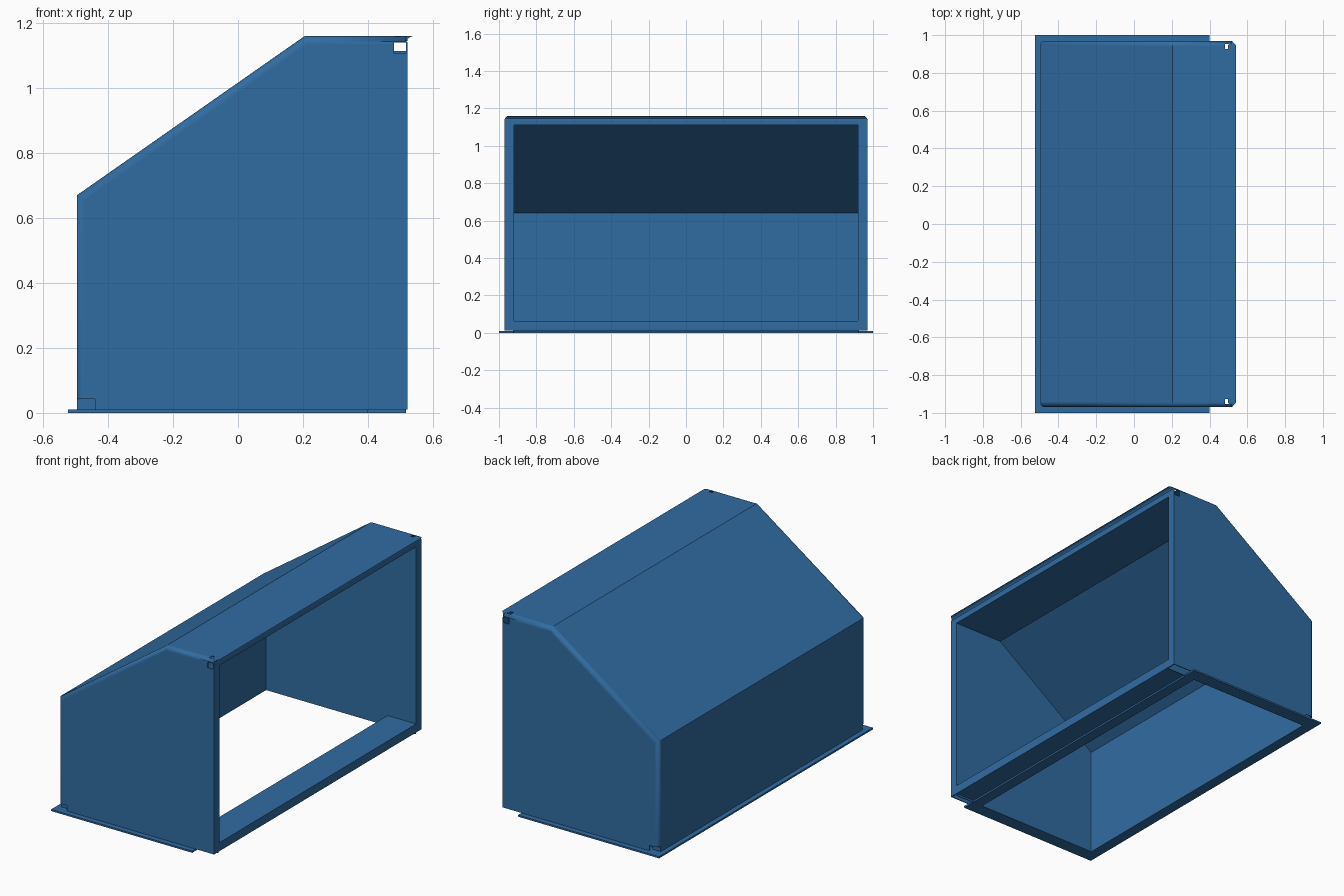
import bpy, bmesh
from mathutils import Vector

if "Cube" in bpy.data.objects:
    bpy.data.objects.remove(bpy.data.objects["Cube"])

T = 0.005                       # sheet thickness
BASE = 0.011                    # top of the floor flange
XB, XF = -0.496, 0.522          # back and front of the body
Y, YI = 0.97, 0.92              # outer skin and liner half widths
TOP = 1.16

blue = bpy.data.materials.new("painted_sheet")
blue.diffuse_color = (0.03, 0.15, 0.36, 1)
blue.use_nodes = True
blue.node_tree.nodes["Principled BSDF"].inputs["Base Color"].default_value = blue.diffuse_color


def add_object(name, bm, recalc=True):
    if recalc:
        bmesh.ops.recalc_face_normals(bm, faces=bm.faces)
    mesh = bpy.data.meshes.new(name)
    bm.to_mesh(mesh)
    bm.free()
    ob = bpy.data.objects.new(name, mesh)
    bpy.context.collection.objects.link(ob)
    mesh.materials.append(blue)
    return ob


def box(name, lo, hi):
    bm = bmesh.new()
    bmesh.ops.create_cube(bm, size=1)
    lo, hi = Vector(lo), Vector(hi)
    for v in bm.verts:
        v.co = (lo + hi) / 2 + v.co * (hi - lo)
    return add_object(name, bm)


def ring(name, outer, inner, place, depth, round_top=0):
    """Flat rectangular ring; rectangles are (u0, u1, v0, v1)."""
    bm = bmesh.new()
    loops = []
    for u0, u1, v0, v1 in (outer, inner):
        loops.append([bm.verts.new(place(u, v)) for u, v in
                      ((u0, v0), (u1, v0), (u1, v1), (u0, v1))])
    for i in range(4):
        j = (i + 1) % 4
        bm.faces.new((loops[0][i], loops[0][j], loops[1][j], loops[1][i]))
    ext = bmesh.ops.extrude_face_region(bm, geom=list(bm.faces))
    bmesh.ops.translate(bm, vec=depth,
                        verts=[g for g in ext["geom"] if isinstance(g, bmesh.types.BMVert)])
    if round_top:
        # round the two upper outer corners across the sheet thickness
        tops = [e for e in bm.edges
                if all(abs(abs(v.co.y) - outer[1]) < 1e-5 and abs(v.co.z - outer[3]) < 1e-5
                       for v in e.verts)]
        bmesh.ops.bevel(bm, geom=tops, offset=round_top, segments=5,
                        affect='EDGES', profile=0.5)
    return add_object(name, bm)


def skin(name, profile, half, bend, offset):
    """Sheet folded along an xz profile, open at the front and bottom."""
    bm = bmesh.new()
    near, far = ([bm.verts.new((x, y, z)) for x, z in profile] for y in (-half, half))
    bm.faces.new(near)
    bm.faces.new(far)
    for i in range(5):
        j = (i + 1) % 5
        bm.faces.new((near[i], near[j], far[j], far[i]))
    bmesh.ops.recalc_face_normals(bm, faces=bm.faces)
    if bend:
        edges = [bm.edges.get((s[i], s[i + 1])) for s in (near, far) for i in range(3)]
        bmesh.ops.bevel(bm, geom=edges, offset=bend, segments=5, affect='EDGES', profile=0.5)
    x1, z0 = profile[-1]
    gone = [f for f in bm.faces
            if all(abs(v.co.x - x1) < 1e-4 for v in f.verts)
            or all(abs(v.co.z - z0) < 1e-4 for v in f.verts)]
    bmesh.ops.delete(bm, geom=gone, context='FACES')
    bm.normal_update()
    # only the rounded bends are smooth
    for f in bm.faces:
        f.smooth = 0.05 < abs(f.normal.y) < 0.98
    ob = add_object(name, bm, recalc=False)
    solid = ob.modifiers.new("thickness", 'SOLIDIFY')
    solid.thickness = T
    solid.offset = offset
    return ob


# Outer hood skin and the inner liner
end = XF - T
hood = skin("hood_skin", [(XB, BASE), (XB, 0.67), (0.205, TOP), (end, TOP), (end, BASE)],
            Y, 0.024, -1)
skin("inner_liner", [(-0.46, 0), (-0.46, 0.64), (0.205, 1.11), (end, 1.11), (end, 0)],
     YI, 0, 1)


def notch(name, s, lo, hi):
    """Cut a relief slot in the hood on side s (-1 or 1)."""
    ys = sorted((s * lo[1], s * hi[1]))
    cutter = box(name, (lo[0], ys[0], lo[2]), (hi[0], ys[1], hi[2]))
    cutter.hide_render = True
    cutter.hide_viewport = True
    cut = hood.modifiers.new("notch", 'BOOLEAN')
    cut.operation = 'DIFFERENCE'
    cut.solver = 'EXACT'
    cut.object = cutter


for s in (-1, 1):
    # slots either side of the top bend, and the rear bottom corner
    notch("side_slot_cutter", s, (0.481, 0.955, 1.106), (0.54, 1.0, 1.141))
    notch("roof_slot_cutter", s, (0.481, 0.926, 1.13), (0.54, 0.954, 1.2))
    notch("rear_corner_cutter", s, (-0.52, 0.945, 0.0), (-0.44, 1.0, 0.043))
    # tab behind the rear corner notch
    yt = sorted((s * 0.935, s * 0.944))
    box("rear_corner_tab", (XB + T, yt[0], BASE), (-0.44, yt[1], 0.043))

# Front return frame around the opening
ring("front_frame", (-Y, Y, BASE, TOP), (-YI, YI, 0.062, 1.11),
     lambda u, v: (XF - T, u, v), (T, 0, 0), round_top=0.024)

# Sill behind the bottom of the frame
box("front_sill", (0.335, -YI, BASE), (XF - T, YI, 0.062))

# Mounting flange on the ground
ring("base_flange", (-0.524, 0.40, -1, 1), (-0.46, 0.335, -YI, YI),
     lambda u, v: (u, v, 0), (0, 0, BASE - 0.001))
